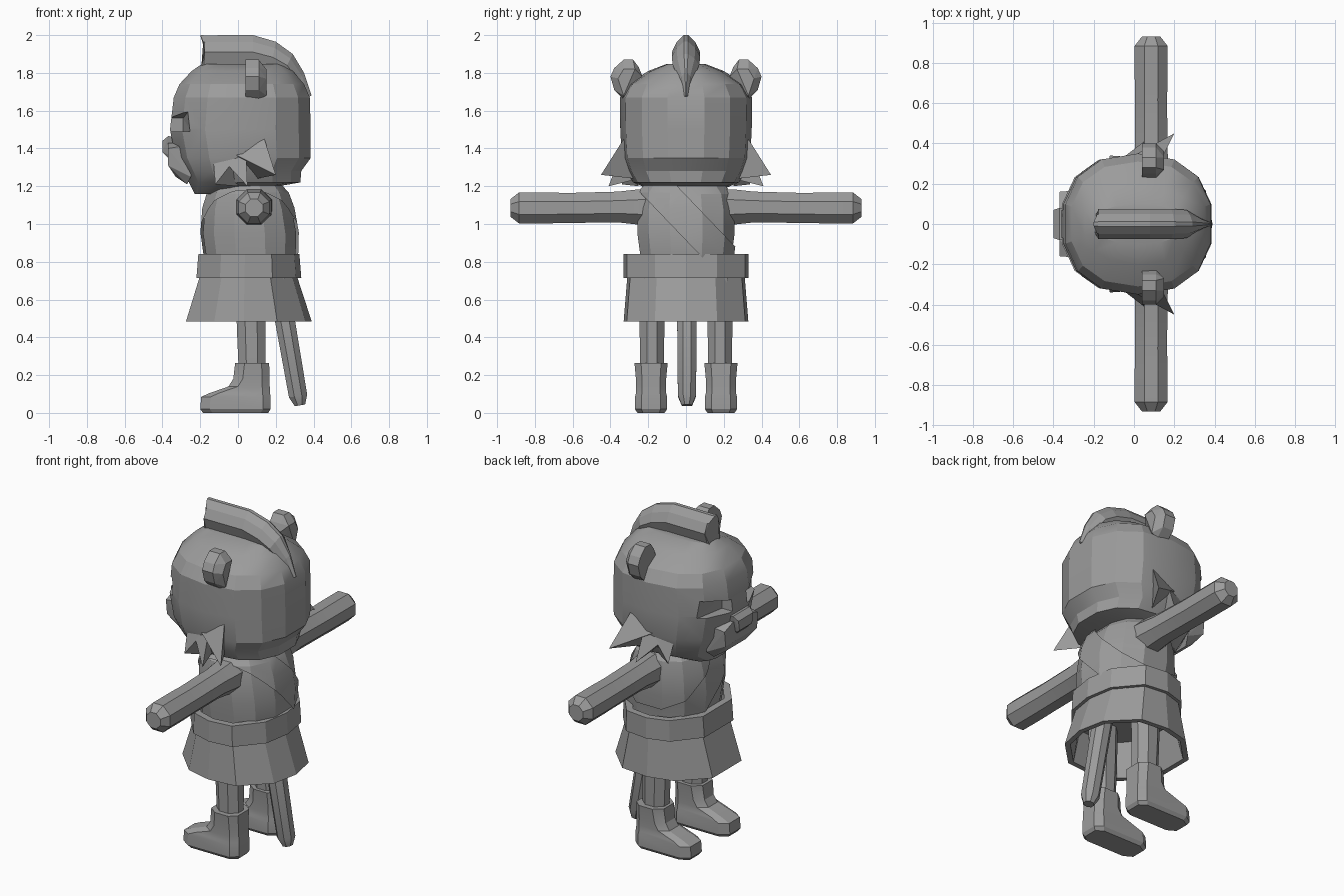
import bpy, bmesh, math
from mathutils import Vector

if "Cube" in bpy.data.objects:
    bpy.data.objects.remove(bpy.data.objects["Cube"])

grey = bpy.data.materials.new("plain grey")
grey.diffuse_color = (0.33, 0.33, 0.33, 1)
grey.use_nodes = True
grey.node_tree.nodes["Principled BSDF"].inputs["Base Color"].default_value = grey.diffuse_color


def finish(name, bm, smooth=22):
    bmesh.ops.recalc_face_normals(bm, faces=bm.faces)
    me = bpy.data.meshes.new(name)
    bm.to_mesh(me)
    bm.free()
    me.materials.append(grey)
    ob = bpy.data.objects.new(name, me)
    bpy.context.collection.objects.link(ob)
    if smooth:
        bpy.ops.object.select_all(action='DESELECT')
        ob.select_set(True)
        bpy.context.view_layer.objects.active = ob
        bpy.ops.object.shade_smooth_by_angle(angle=math.radians(smooth))
    return ob


def loft(rings, caps=True, loop=False):
    """Skin a list of equal-length point rings."""
    bm = bmesh.new()
    vs = [[bm.verts.new(p) for p in r] for r in rings]
    n = len(vs[0])
    pairs = list(zip(vs, vs[1:])) + ([(vs[-1], vs[0])] if loop else [])
    for a, b in pairs:
        for i in range(n):
            j = (i + 1) % n
            bm.faces.new((a[i], a[j], b[j], b[i]))
    if caps and not loop:
        bm.faces.new(vs[0])
        bm.faces.new(vs[-1])
    return bm


def oval(z, x0, x1, w, n=14, p=0.85):
    """Rounded horizontal ring from x0 to x1 with half width w."""
    pts = []
    for i in range(n):
        a = 2 * math.pi * (i + 0.5) / n
        c, s = math.cos(a), math.sin(a)
        pts.append(((x0 + x1) / 2 + (x1 - x0) / 2 * math.copysign(abs(c) ** p, c)
                    / math.cos(math.pi / n) ** p,
                    w * math.copysign(abs(s) ** p, s), z))
    return pts


def hull(name, pts, smooth=0):
    bm = bmesh.new()
    for p in pts:
        bm.verts.new(p)
    r = bmesh.ops.convex_hull(bm, input=bm.verts)
    loose = {v for v in r["geom_interior"] if isinstance(v, bmesh.types.BMVert)}
    bmesh.ops.delete(bm, geom=list(loose), context='VERTS')
    return finish(name, bm, smooth)


def tube(name, stations, r_axis1, r_axis2, n=8):
    """Round limb through (centre, radius) stations."""
    u, v = Vector(r_axis1), Vector(r_axis2)
    rings = [[Vector(c) + r * (u * math.cos(2 * math.pi * (i + .5) / n)
              + v * math.sin(2 * math.pi * (i + .5) / n)) for i in range(n)]
             for c, r in stations]
    return finish(name, loft(rings))


# Head: rounded helmet-like shell
head = finish("head", loft([oval(*r) for r in (
    (1.16, -0.23, -0.02, 0.14), (1.22, -0.26, 0.33, 0.28),
    (1.28, -0.29, 0.335, 0.315), (1.35, -0.33, 0.385, 0.34),
    (1.50, -0.36, 0.385, 0.348), (1.67, -0.34, 0.38, 0.35),
    (1.74, -0.31, 0.35, 0.31), (1.81, -0.245, 0.29, 0.20),
    (1.848, -0.19, 0.24, 0.10))]))

# Eye sockets cut into the face
for s in (-1, 1):
    cut = hull("eye_cutter", [(x, s * y, z) for x, y, z in (
        (-0.45, 0.07, 1.49), (-0.45, 0.07, 1.56), (-0.45, 0.29, 1.49), (-0.45, 0.29, 1.60),
        (-0.29, 0.07, 1.49), (-0.29, 0.07, 1.56), (-0.25, 0.29, 1.49), (-0.26, 0.29, 1.60))])
    cut.hide_render = True
    cut.hide_viewport = True
    m = head.modifiers.new("eye", 'BOOLEAN')
    m.operation = 'DIFFERENCE'
    m.object = cut
    m.solver = 'EXACT'

# Muzzle and nose
hull("muzzle", [(x, s * y, z) for s in (-1, 1) for x, y, z in (
    (-0.37, 0.08, 1.43), (-0.37, 0.16, 1.40), (-0.37, 0.15, 1.31), (-0.33, 0.10, 1.25),
    (-0.27, 0.12, 1.21), (-0.25, 0.17, 1.42), (-0.25, 0.16, 1.25))])
hull("nose", [(x, s * y, z) for s in (-1, 1) for x, y, z in (
    (-0.40, 0.07, 1.44), (-0.40, 0.06, 1.38), (-0.36, 0.04, 1.34),
    (-0.37, 0.08, 1.465), (-0.30, 0.08, 1.46), (-0.30, 0.05, 1.34))])

# Crest: ridge along the middle of the head
crest = []
for x0, z0, x1, z1, w in ((-0.195, 1.82, -0.20, 2.0, .07), (-0.18, 1.82, -0.175, 1.999, .075),
                          (0.08, 1.82, 0.08, 2.0, .075), (0.17, 1.80, 0.20, 1.965, .075),
                          (0.23, 1.78, 0.29, 1.90, .07), (0.29, 1.72, 0.35, 1.80, .035),
                          (0.34, 1.66, 0.39, 1.68, .012)):
    row = []
    for t, k in ((0, .6), (.5, 1), (.8, .65), (1, .15)):
        dent = 0.025 * math.sin(math.pi * t) if x0 == -0.195 else 0
        row.append((x0 + (x1 - x0) * t + dent, w * k, z0 + (z1 - z0) * t))
    crest.append(row + [(x, -y, z) for x, y, z in reversed(row)])
finish("crest", loft(crest), 0)

for s in (-1, 1):
    # Ear
    outline = ((.23, 1.78), (.25, 1.83), (.28, 1.87), (.33, 1.87), (.38, 1.825),
               (.40, 1.78), (.38, 1.71), (.33, 1.66), (.27, 1.68))
    hull("ear", [(0.04, s * y, z) for y, z in outline]
         + [(0.11, s * y, z) for y, z in outline]
         + [(0.15, s * y, z) for y, z in ((.27, 1.82), (.33, 1.82), (.36, 1.77), (.33, 1.68))])
    # Cheek fur spikes: three base points and a tip each
    for spike in (((0.14, .33, 1.45), (-0.02, .33, 1.37), (0.10, .27, 1.24), (0.20, .45, 1.26)),
                  ((0.04, .33, 1.41), (-0.08, .31, 1.34), (0.02, .25, 1.24), (0.05, .41, 1.20)),
                  ((-0.13, .30, 1.33), (0.02, .33, 1.39), (0.0, .25, 1.20), (-0.12, .34, 1.21))):
        hull("cheek_fur", [(x, s * y, z) for x, y, z in spike])
    # Arm with blunt hand
    tube("arm", [((0.085, s * y, 1.09 if y < .4 else 1.085), r) for y, r in (
        (.15, .105), (.26, .10), (.36, .088), (.62, .086), (.72, .088),
        (.885, .088), (.93, .05))], (1, 0, 0), (0, 0, 1))
    # Leg
    tube("leg", [((0.075, s * .18, .22), .07), ((0.07, s * .18, .45), .075),
                 ((0.07, s * .18, .75), .08)], (1.1, 0, 0), (0, .95, 0))
    # Boot: side profile given as front and back x with half width per height
    rings = []
    for z, f, b, w in ((0.0, -0.185, .16, .072), (0.02, -0.2, .172, .085),
                       (.085, -0.195, .172, .085), (.105, -0.15, .17, .08),
                       (.14, -0.05, .168, .08), (.18, -0.025, .167, .08),
                       (.265, -0.015, .165, .088)):
        toe = .6 if z < .12 else .55
        ring = ((f, w * toe), (f + .05, w), (b - .04, w), (b, w * .6))
        rings.append([(x, s * .185 + y, z) for x, y in ring]
                     + [(x, s * .185 - y, z) for x, y in reversed(ring)])
    finish("boot", loft(rings))

# Torso with neck
body = [(0.70, -0.15, .28, .24), (0.84, -0.17, .305, .25), (0.95, -0.185, .308, .265),
        (1.08, -0.175, .285, .265), (1.16, -0.15, .255, .25), (1.22, -0.09, .20, .20),
        (1.30, -0.06, .17, .15)]
finish("torso", loft([oval(*r, n=12) for r in body]))

# Sash: slanted slice of a slightly larger torso
bm = loft([oval(z + .006, a - .014, b + .014, w + .014, n=12) for z, a, b, w in body])
n = Vector((0, .72, .69))
for d, sign in ((.63, -1), (.795, 1)):
    bmesh.ops.bisect_plane(bm, geom=bm.verts[:] + bm.edges[:] + bm.faces[:],
                           plane_co=n * d / n.length_squared, plane_no=n * sign,
                           clear_outer=True)
finish("sash", bm)


def band(name, bottom, top, thick):
    """Open faceted band; each level is (z, front x, back x, half width)."""
    shape = ((-1, .42), (-.55, .88), (-.08, 1), (.45, .95), (.9, .5))

    def ring(z, f, b, w):
        half = [((f + b) / 2 + (b - f) / 2 * u, w * v, z) for u, v in shape]
        return half + [((b, 0, z))] + [(x, -y, z) for x, y, z in reversed(half)]
    inner = [(z, f + thick, b - thick, w - thick) for z, f, b, w in (top, bottom)]
    finish(name, loft([ring(*r) for r in (bottom, top, *inner)], loop=True), 0)


# Belt and skirt
band("belt", (0.715, -0.22, .335, .33), (0.84, -0.21, .325, .33), .04)
band("skirt", (0.485, -0.275, .39, .33), (0.73, -0.20, .31, .31), .03)
finish("skirt_lining", loft([oval(.69, -0.19, .30, .29, n=12), oval(.72, -0.19, .30, .29, n=12)]), 0)

# Tail
tube("tail", [((0.20, .005, .75), .055), ((0.25, .005, .48), .056), ((0.318, .005, .09), .052),
              ((0.328, .005, .04), .03)], (1, 0, .17), (0, 1, 0))
